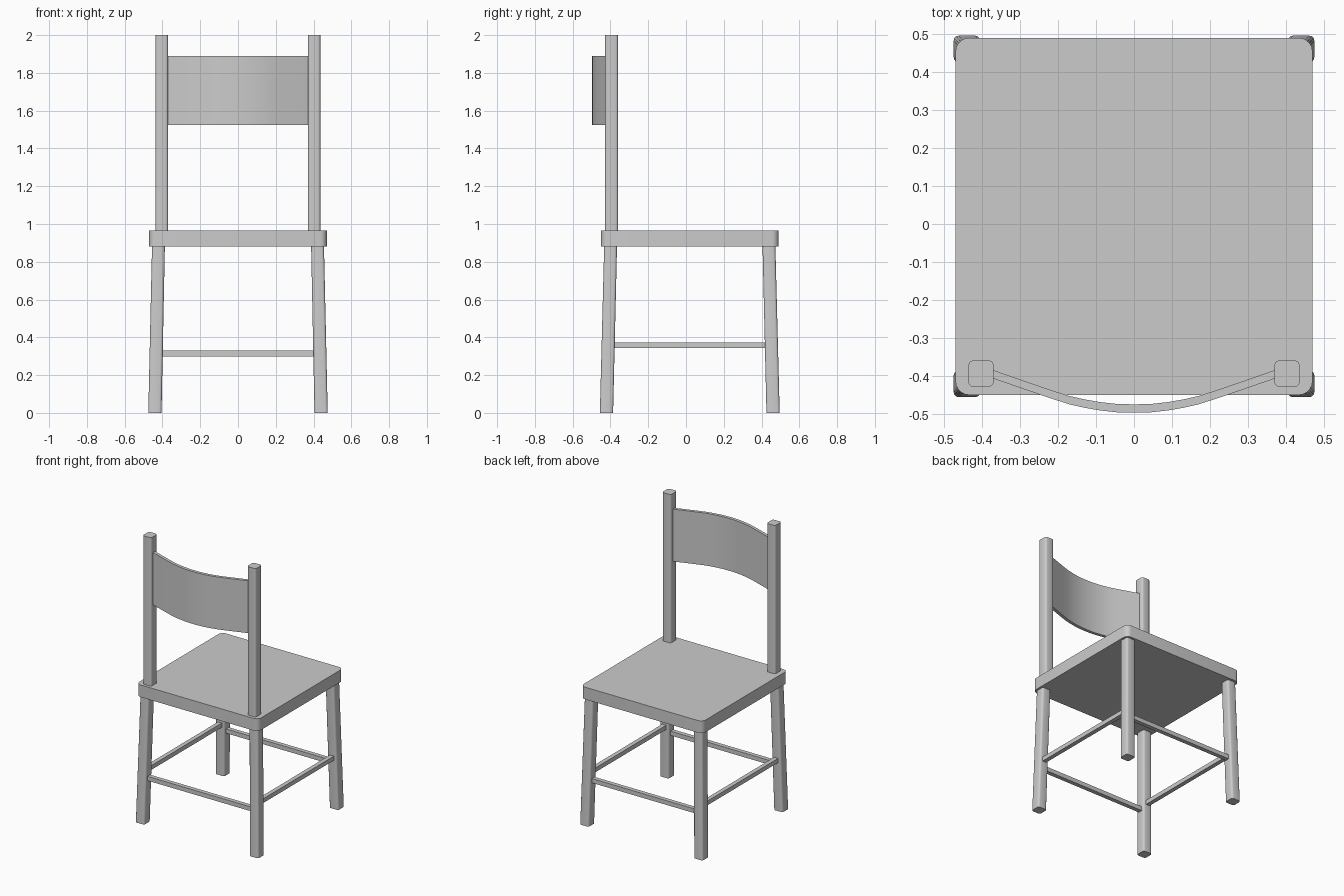
import bpy, bmesh, math

if "Cube" in bpy.data.objects:
    bpy.data.objects.remove(bpy.data.objects["Cube"])

grey = bpy.data.materials.new("grey")
grey.diffuse_color = (0.6, 0.6, 0.6, 1)
grey.use_nodes = True
grey.node_tree.nodes["Principled BSDF"].inputs["Base Color"].default_value = grey.diffuse_color


def finish(name, bm):
    bmesh.ops.recalc_face_normals(bm, faces=bm.faces)
    me = bpy.data.meshes.new(name)
    bm.to_mesh(me)
    bm.free()
    me.materials.append(grey)
    ob = bpy.data.objects.new(name, me)
    bpy.context.collection.objects.link(ob)
    return ob


def loft(name, rings):
    """Solid between a bottom and a top ring of points."""
    bm = bmesh.new()
    a, b = [[bm.verts.new(p) for p in ring] for ring in rings]
    bm.faces.new(a)
    bm.faces.new(b)
    n = len(a)
    for i in range(n):
        j = (i + 1) % n
        bm.faces.new((a[i], a[j], b[j], b[i]))
    return finish(name, bm)


def rounded(cx, cy, z, w, d, r, seg):
    """Rounded rectangle ring."""
    pts = []
    for k, (sx, sy) in enumerate(((1, 1), (-1, 1), (-1, -1), (1, -1))):
        for i in range(seg + 1):
            t = math.radians(90 * (k + i / seg))
            pts.append((cx + sx * (w / 2 - r) + r * math.cos(t),
                        cy + sy * (d / 2 - r) + r * math.sin(t), z))
    return pts


CY = 0.02  # seat centre in y

# Seat
loft("seat", [rounded(0, CY, z, 0.94, 0.94, 0.035, 5) for z in (0.88, 0.965)])

# Splayed legs and back posts
for sx, side in ((-1, "left"), (1, "right")):
    for sy, end in ((-1, "front"), (1, "back")):
        loft(f"{end}_{side}_leg",
             [rounded(sx * 0.44, CY + sy * 0.441, 0, 0.07, 0.07, 0.013, 3),
              rounded(sx * 0.421, CY + sy * 0.419, 0.89, 0.068, 0.068, 0.013, 3)])
    loft(f"{side}_post",
         [rounded(sx * 0.403, -0.394, z, 0.067, 0.07, 0.014, 3) for z in (0.95, 2.0)])

# Stretchers: cross rails low, side rails higher
for s, a, b in ((-1, "front", "left"), (1, "back", "right")):
    y, x = CY + s * 0.433, s * 0.432
    loft(f"{a}_stretcher",
         [rounded(0, y, z, 0.85, 0.03, 0.004, 1) for z in (0.299, 0.329)])
    loft(f"{b}_stretcher",
         [rounded(x, CY, z, 0.03, 0.85, 0.004, 1) for z in (0.343, 0.373)])

# Curved back slat
half = [(0.385, -0.391), (0.29, -0.424), (0.22, -0.448), (0.17, -0.464),
        (0.13, -0.473), (0.09, -0.480), (0.045, -0.485)]
path = [(-x, y) for x, y in half] + [(0, -0.486)] + half[::-1]
outline = [(x, y - 0.011) for x, y in path] + [(x, y + 0.011) for x, y in path[::-1]]
loft("back_slat", [[(x, y, z) for x, y in outline] for z in (1.525, 1.89)])

# Smooth the rounded corners and curved slat
for ob in bpy.data.objects:
    ob.select_set(True)
    bpy.context.view_layer.objects.active = ob
bpy.ops.object.shade_smooth_by_angle(angle=math.radians(35))
